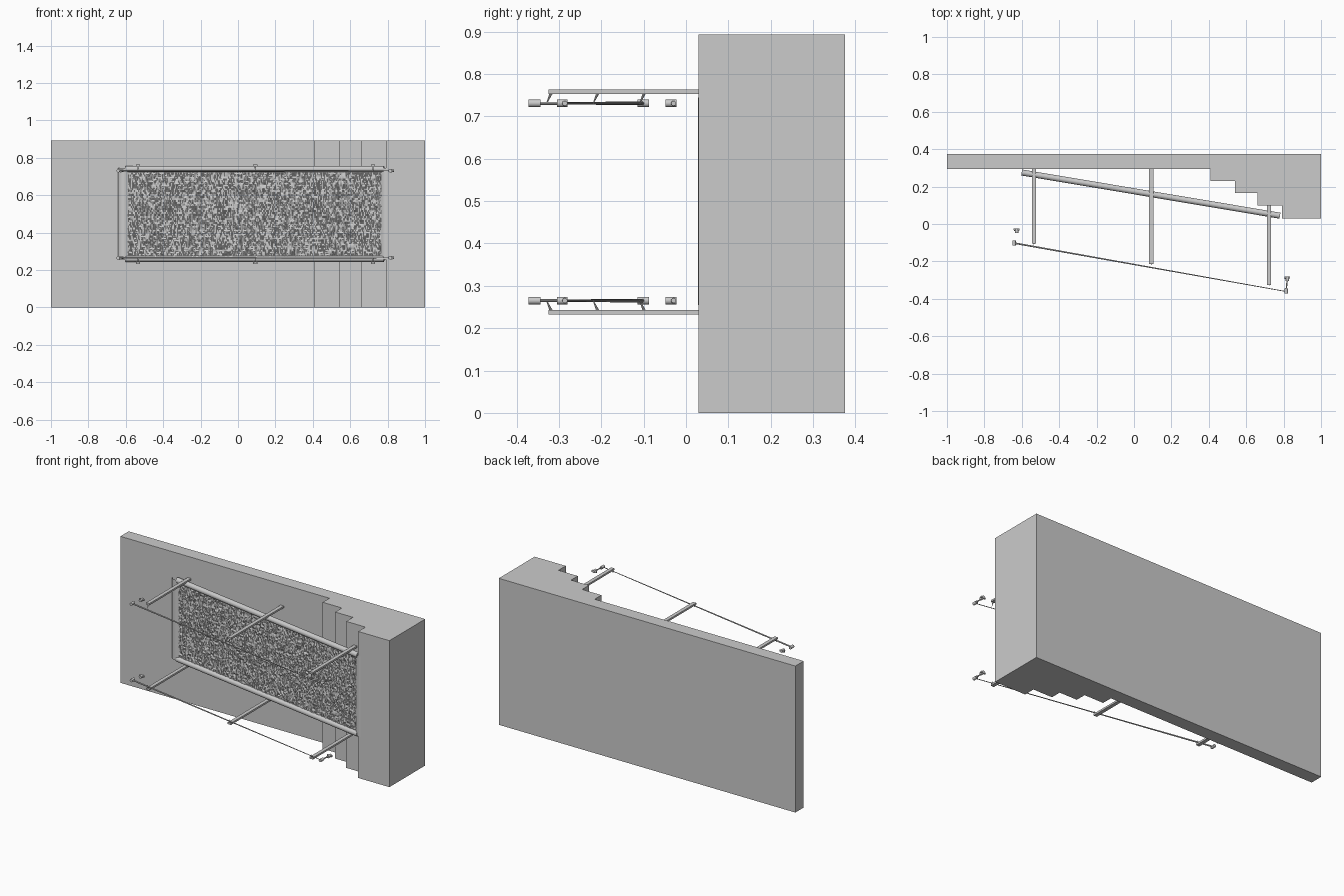
import bpy, bmesh, math, random
from mathutils import Vector, Matrix

if "Cube" in bpy.data.objects:
    bpy.data.objects.remove(bpy.data.objects["Cube"])

random.seed(4)
MID = Vector((0.09, 0.16, 0))
TILT = Matrix.Translation(MID) @ Matrix.Rotation(math.radians(-9.5), 4, 'Z')


def finish(name, bm, matrix=None, smooth=False):
    mesh = bpy.data.meshes.new(name)
    bm.to_mesh(mesh)
    bm.free()
    ob = bpy.data.objects.new(name, mesh)
    bpy.context.collection.objects.link(ob)
    if matrix:
        ob.matrix_world = matrix
    if smooth:
        bpy.ops.object.select_all(action='DESELECT')
        ob.select_set(True)
        bpy.context.view_layer.objects.active = ob
        bpy.ops.object.shade_smooth_by_angle()
    return ob


def box(name, lo, hi):
    bm = bmesh.new()
    bmesh.ops.create_cube(bm, size=1)
    for v in bm.verts:
        v.co = [lo[i] + (v.co[i] + 0.5) * (hi[i] - lo[i]) for i in range(3)]
    return finish(name, bm)


def rod(name, a, b, r, r2=None, matrix=None, sides=16):
    a, b = Vector(a), Vector(b)
    bm = bmesh.new()
    bmesh.ops.create_cone(bm, cap_ends=True, segments=sides, radius1=r,
                          radius2=r if r2 is None else r2, depth=(b - a).length)
    rot = (b - a).to_track_quat('Z', 'Y').to_matrix().to_4x4()
    bm.transform(Matrix.Translation((a + b) / 2) @ rot)
    return finish(name, bm, matrix, True)


# stepped backing wall
outline = [(-1, .375), (-1, .295), (.41, .295), (.41, .23), (.54, .23), (.54, .165),
           (.66, .165), (.66, .10), (.79, .10), (.79, .03), (1, .03), (1, .375)]
bm = bmesh.new()
face = bm.faces.new([bm.verts.new((x, y, 0)) for x, y in outline])
ext = bmesh.ops.extrude_face_region(bm, geom=[face])
bmesh.ops.translate(bm, vec=(0, 0, .893),
                    verts=[g for g in ext['geom'] if isinstance(g, bmesh.types.BMVert)])
bmesh.ops.recalc_face_normals(bm, faces=bm.faces)
finish("stepped_wall", bm)

# rough streaked screen: displaced front sheet with a flat back
NX, NZ, HALF = 260, 44, .69
bm = bmesh.new()
rows = []
for j in range(NZ + 1):
    z = .268 + .464 * j / NZ
    rows.append([bm.verts.new((-HALF + 2 * HALF * i / NX, random.uniform(-.005, .004), z))
                 for i in range(NX + 1)])
for j in range(NZ):
    for i in range(NX):
        bm.faces.new((rows[j][i], rows[j][i + 1], rows[j + 1][i + 1], rows[j + 1][i]))
back = [bm.verts.new((x, .008, z)) for x, z in
        ((-HALF, .268), (-HALF, .732), (HALF, .732), (HALF, .268))]
bm.faces.new(back)
finish("streaked_screen", bm, TILT)

# rails above and below the screen
for name, z in (("top_rail", .740), ("bottom_rail", .260)):
    rod(name, (-.70, 0, z), (.70, 0, z), .016, matrix=TILT, sides=24)

# thin curved side trims
for side, name in ((-1, "left_trim"), (1, "right_trim")):
    bm = bmesh.new()
    prev = None
    for k in range(13):
        t = k / 12
        x = side * (.685 + .055 * t)
        y = -.003 - .011 * math.sin(math.pi * t)
        pair = (bm.verts.new((x, y, .255)), bm.verts.new((x, y, .745)))
        if prev:
            bm.faces.new((prev[0], pair[0], pair[1], prev[1]) if side > 0
                         else (pair[0], prev[0], prev[1], pair[1]))
        prev = pair
    finish(name, bm, TILT, True)

# six support arms from the wall
for label, x, yb, yf in (("left", -.535, .295, -.105), ("middle", .092, .295, -.215),
                         ("right", .722, .10, -.325)):
    for level, z in (("upper", .758), ("lower", .238)):
        box(f"{label}_{level}_arm", (x - .011, yf, z - .0055), (x + .011, yb, z + .0055))
        # small clip tying the arm to the front cable
        zc = .731 if level == "upper" else .265
        rod(f"{label}_{level}_clip", (x, yf + .008, z), (x, yf - .004, zc), .004, .001, sides=8)

# front cables with end fittings
L, R = Vector((-.635, -.103, 0)), Vector((.808, -.36, 0))
for level, z in (("upper", .731), ("lower", .265)):
    up = Vector((0, 0, z))
    rod(f"{level}_cable", L + up, R + up, .0045, .002, sides=8)
    for label, p, dx in (("left", L, -.006), ("right", R, .006)):
        c = p + up
        rod(f"{label}_{level}_end_cap", c + Vector((dx, -.012, 0)),
            c + Vector((dx, .016, 0)), .009)
        k = c + Vector((.012 if dx > 0 else .008, .068, 0))
        rod(f"{label}_{level}_knob", k + Vector((0, -.013, 0)), k + Vector((0, .012, 0)), .009)
        rod(f"{label}_{level}_knob_tip", k + Vector((-.016, .004, 0)),
            k + Vector((.014, .006, 0)), .006)
        if dx > 0:
            rod(f"{label}_{level}_hook_stem", c + Vector((dx, .01, 0)), k, .0035, sides=8)
